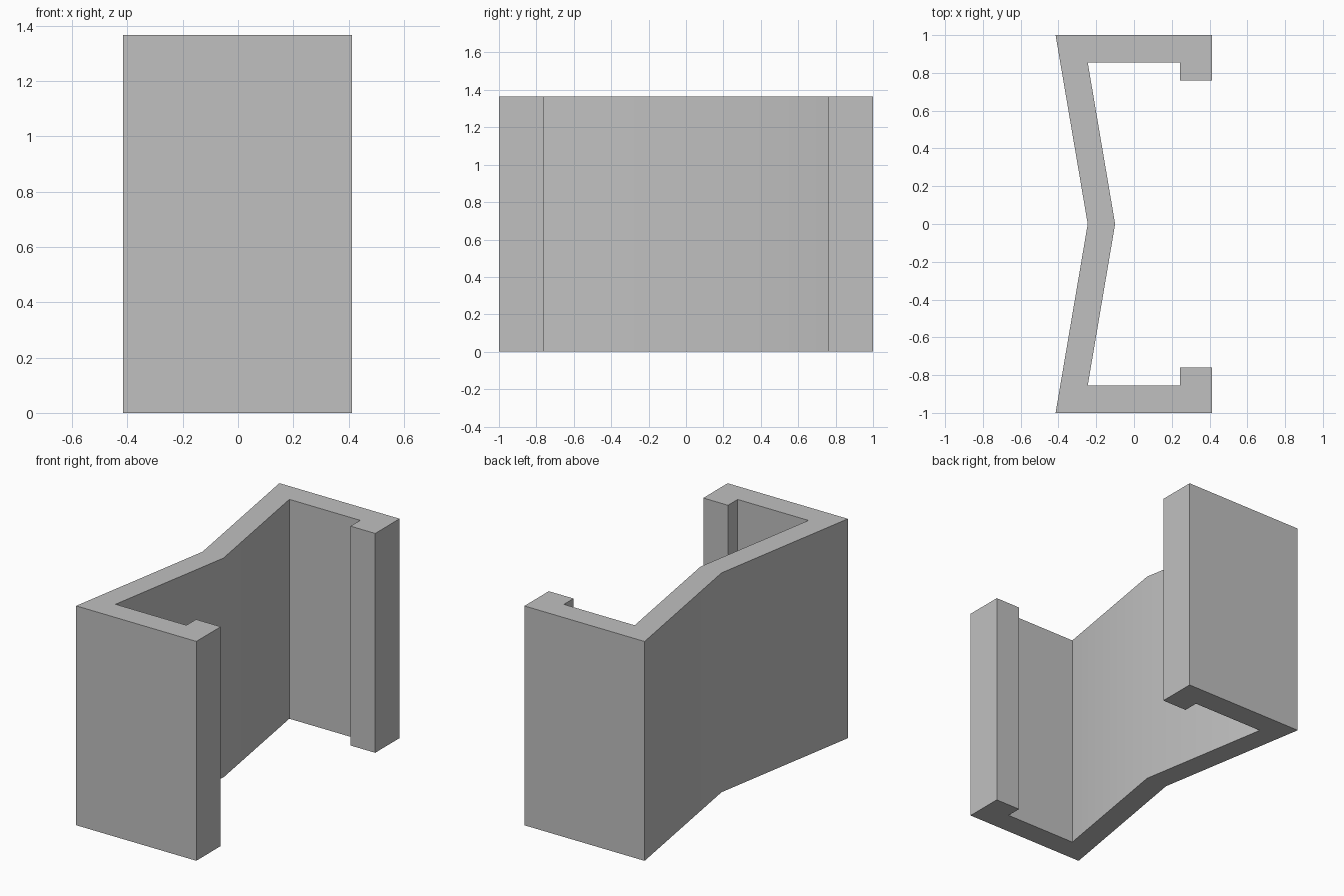
import bpy
import bmesh

cube = bpy.data.objects.get("Cube")
if cube:
    bpy.data.objects.remove(cube, do_unlink=True)

HEIGHT = 1.366

# Single grey material
grey = bpy.data.materials.new("plain_grey")
grey.use_nodes = True
color = (0.53, 0.53, 0.53, 1)
grey.diffuse_color = color
grey.node_tree.nodes["Principled BSDF"].inputs["Base Color"].default_value = color

# Half of the clip profile: outer bend, corner, lip, inner wall
half = [(-0.245, 0), (-0.415, 1), (0.413, 1), (0.413, 0.76),
        (0.243, 0.76), (0.243, 0.855), (-0.245, 0.855), (-0.1, 0)]
# Mirror it across y = 0; the two bend points are shared
outline = half + [(x, -y) for x, y in reversed(half[1:-1])]

# Extrude the closed profile upward
bm = bmesh.new()
base = bm.faces.new([bm.verts.new((x, y, 0)) for x, y in outline])
top = bmesh.ops.extrude_face_region(bm, geom=[base], use_keep_orig=True)
bmesh.ops.translate(bm, vec=(0, 0, HEIGHT),
                    verts=[v for v in top["geom"] if isinstance(v, bmesh.types.BMVert)])
bmesh.ops.recalc_face_normals(bm, faces=bm.faces)
mesh = bpy.data.meshes.new("bent_channel")
bm.to_mesh(mesh)
bm.free()
mesh.materials.append(grey)

channel = bpy.data.objects.new("bent_channel", mesh)
bpy.context.collection.objects.link(channel)

# Soften only the shallow bend, keep corners sharp
bpy.ops.object.select_all(action="DESELECT")
channel.select_set(True)
bpy.context.view_layer.objects.active = channel
bpy.ops.object.shade_smooth_by_angle(angle=0.52)
